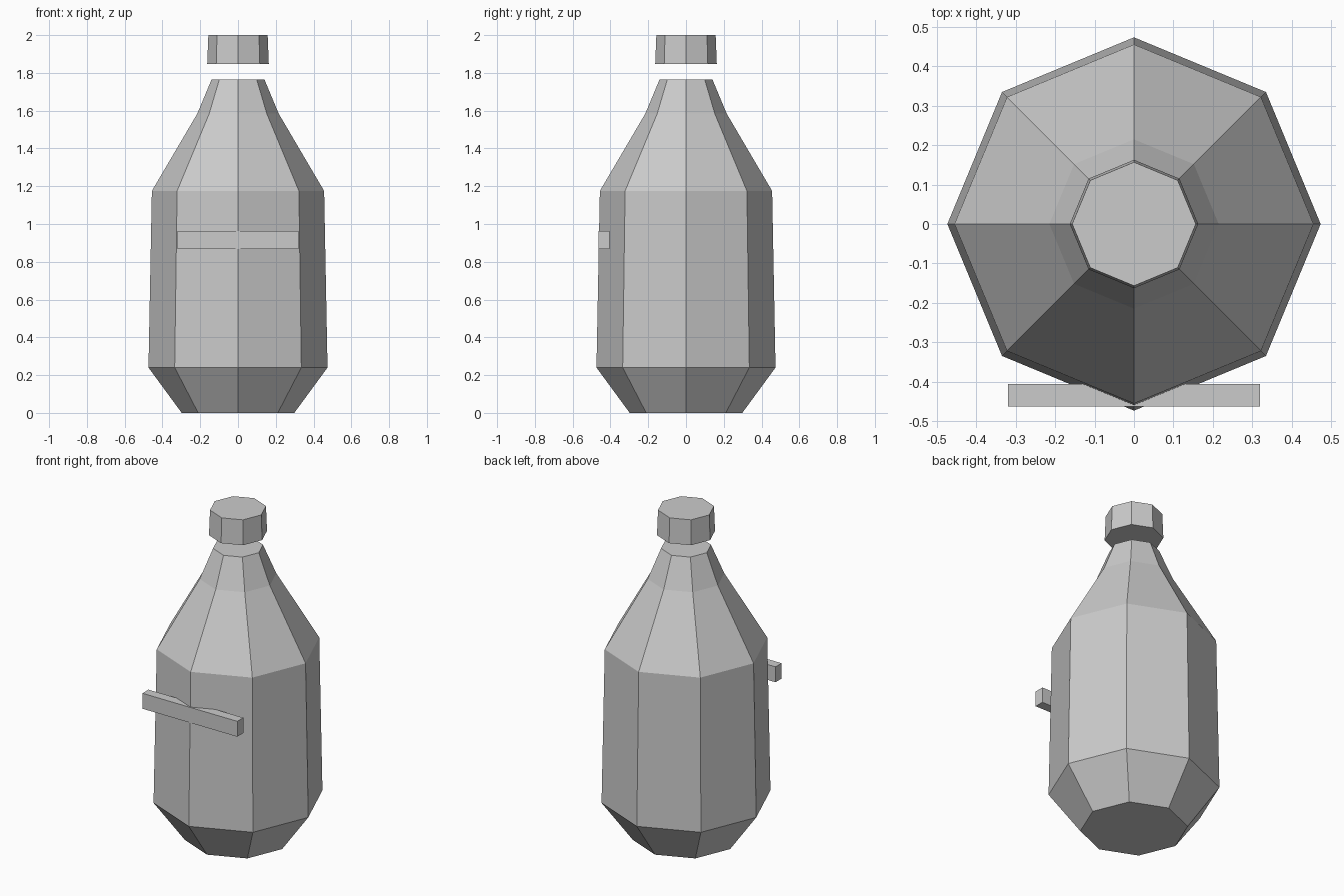
import bpy
import bmesh
from math import cos, sin, pi
from mathutils import Matrix

cube = bpy.data.objects.get("Cube")
if cube:
    bpy.data.objects.remove(cube, do_unlink=True)

SIDES = 8

grey = bpy.data.materials.new("plain grey")
grey.use_nodes = True
colour = (0.6, 0.6, 0.6, 1)
grey.diffuse_color = colour
grey.node_tree.nodes["Principled BSDF"].inputs["Base Color"].default_value = colour


def add_object(name, bm):
    bmesh.ops.recalc_face_normals(bm, faces=bm.faces)
    mesh = bpy.data.meshes.new(name)
    bm.to_mesh(mesh)
    bm.free()
    mesh.materials.append(grey)
    obj = bpy.data.objects.new(name, mesh)
    bpy.context.collection.objects.link(obj)
    return obj


def lathe(name, profile):
    """Closed faceted solid from (radius, height) pairs."""
    bm = bmesh.new()
    rings = [[bm.verts.new((r * cos(2 * pi * i / SIDES), r * sin(2 * pi * i / SIDES), z))
              for i in range(SIDES)] for r, z in profile]
    for low, high in zip(rings, rings[1:]):
        for i in range(SIDES):
            j = (i + 1) % SIDES
            bm.faces.new((low[i], low[j], high[j], high[i]))
    bm.faces.new(rings[0][::-1])
    bm.faces.new(rings[-1])
    return add_object(name, bm)


def box(name, centre, size):
    bm = bmesh.new()
    bmesh.ops.create_cube(bm, size=1, matrix=Matrix.Translation(centre) @ Matrix.Diagonal((*size, 1)))
    return add_object(name, bm)


# Bottle body: tapered base, tall wall, sloping shoulder and neck
lathe("bottle_body", [(0.298, 0), (0.474, 0.24), (0.456, 1.175), (0.215, 1.585), (0.14, 1.765)])

# Cap floating above the neck
lathe("bottle_cap", [(0.163, 1.848), (0.157, 2.0)])

# Straight bar across the front
box("front_bar", (0, -0.435, 0.915), (0.64, 0.058, 0.094))
